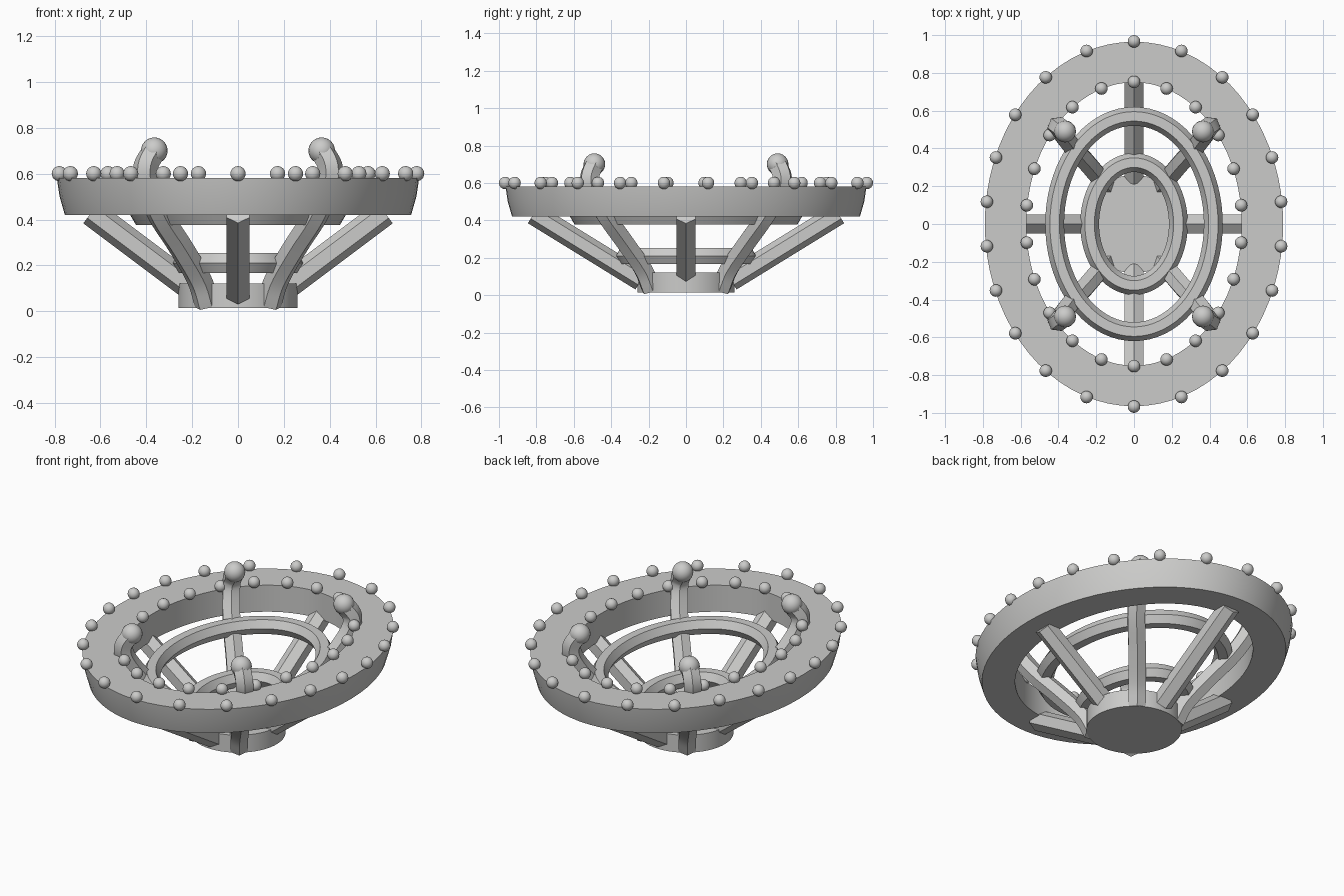
import bpy, bmesh
from math import sin, cos, pi, radians
from mathutils import Vector

if "Cube" in bpy.data.objects:
    bpy.data.objects.remove(bpy.data.objects["Cube"], do_unlink=True)

GREY = (0.6, 0.6, 0.59, 1)
metal = bpy.data.materials.new("plain_grey")
metal.use_nodes = True
metal.diffuse_color = GREY
metal.node_tree.nodes["Principled BSDF"].inputs["Base Color"].default_value = GREY


def finish(name, bm):
    bmesh.ops.recalc_face_normals(bm, faces=bm.faces)
    mesh = bpy.data.meshes.new(name)
    bm.to_mesh(mesh)
    bm.free()
    mesh.materials.append(metal)
    obj = bpy.data.objects.new(name, mesh)
    bpy.context.collection.objects.link(obj)
    bpy.ops.object.select_all(action="DESELECT")
    obj.select_set(True)
    bpy.context.view_layer.objects.active = obj
    bpy.ops.object.shade_smooth_by_angle(angle=radians(32))
    return obj


def ellipse(rx, ry, z, n=72):
    return [Vector((rx * cos(2 * pi * i / n), ry * sin(2 * pi * i / n), z)) for i in range(n)]


def bridge(bm, loops, closed_rows, closed_cols):
    rows = [[bm.verts.new(p) for p in loop] for loop in loops]
    n = len(rows[0])
    for r in range(len(rows) - (0 if closed_rows else 1)):
        a, b = rows[r], rows[(r + 1) % len(rows)]
        for i in range(n - (0 if closed_cols else 1)):
            j = (i + 1) % n
            bm.faces.new((a[i], a[j], b[j], b[i]))
    if not closed_rows:
        bm.faces.new(rows[0])
        bm.faces.new(rows[-1])


def hex_bar(name, path, side, radius, closed=False):
    """Six-sided bar along a path, with one ridge perpendicular to side."""
    bm = bmesh.new()
    loops, n = [], len(path)
    for i, p in enumerate(path):
        if closed:
            tangent = path[(i + 1) % n] - path[i - 1]
        else:
            tangent = path[min(i + 1, n - 1)] - path[max(i - 1, 0)]
        up = side.cross(tangent).normalized()
        loops.append([p + radius * (up * cos(k * pi / 3) + side * sin(k * pi / 3)) for k in range(6)])
    bridge(bm, loops, closed, True)
    return finish(name, bm)


def smooth_path(points, steps=6):
    pts = [points[0] * 2 - points[1]] + points + [points[-1] * 2 - points[-2]]
    out = []
    for a, b, c, d in zip(pts, pts[1:], pts[2:], pts[3:]):
        for s in range(steps):
            t = s / steps
            out.append((b * 2 + (c - a) * t + (a * 2 - b * 5 + c * 4 - d) * t**2
                        + (b * 3 - a - c * 3 + d) * t**3) / 2)
    return out + [points[-1]]


def balls(name, centres, radius):
    bm = bmesh.new()
    for c in centres:
        made = bmesh.ops.create_uvsphere(bm, u_segments=20, v_segments=12, radius=radius)
        bmesh.ops.translate(bm, verts=made["verts"], vec=c)
    return finish(name, bm)


# Wide oval rim with a slightly tapered outer wall
bm = bmesh.new()
bridge(bm, [ellipse(0.57, 0.75, 0.58), ellipse(0.79, 0.965, 0.58), ellipse(0.778, 0.953, 0.5),
            ellipse(0.755, 0.93, 0.42), ellipse(0.57, 0.75, 0.42)], True, True)
finish("rim", bm)

# Round foot
bm = bmesh.new()
bridge(bm, [ellipse(0.26, 0.26, 0.015), ellipse(0.26, 0.26, 0.12)], False, True)
finish("foot", bm)

# Two oval hoops
UP = Vector((0, 0, 1))
hex_bar("lower_hoop", ellipse(0.235, 0.325, 0.21), UP, 0.05, True)
hex_bar("upper_hoop", ellipse(0.42, 0.57, 0.42), UP, 0.05, True)

# Straight spokes along both axes
for s, x_name, y_name in ((1, "left", "back"), (-1, "right", "front")):
    hex_bar(x_name + "_spoke", [Vector((s * 0.22, 0, 0.115)), Vector((s * 0.64, 0, 0.43))],
            Vector((0, 1, 0)), 0.058)
    hex_bar(y_name + "_spoke", [Vector((0, s * 0.24, 0.08)), Vector((0, s * 0.815, 0.434))],
            Vector((1, 0, 0)), 0.058)

# Curved diagonal arms ending in knobs
ARM = [(0.135, 0.185, 0.03), (0.17, 0.23, 0.14), (0.25, 0.325, 0.28), (0.34, 0.425, 0.42),
       (0.395, 0.5, 0.55), (0.402, 0.515, 0.63), (0.365, 0.49, 0.70)]
for sx, x_name in ((1, "left"), (-1, "right")):
    for sy, y_name in ((1, "back"), (-1, "front")):
        path = smooth_path([Vector((sx * x, sy * y, z)) for x, y, z in ARM])
        side = Vector((-sy * 0.79, sx * 0.61, 0)).normalized()
        hex_bar(f"{y_name}_{x_name}_arm", path, side, 0.055)
        balls(f"{y_name}_{x_name}_knob", [path[-1]], 0.058)


# Beads spaced evenly around both rim edges
def bead_row(name, rx, ry, shift, count=22):
    centres = []
    for k in range(count):
        t = 2 * pi * k / count
        t += radians(shift) * sin(2 * t)
        centres.append(Vector((rx * sin(t), ry * cos(t), 0.6)))
    balls(name, centres, 0.033)


bead_row("outer_beads", 0.785, 0.967, 4.2)
bead_row("inner_beads", 0.572, 0.752, 2.2)
